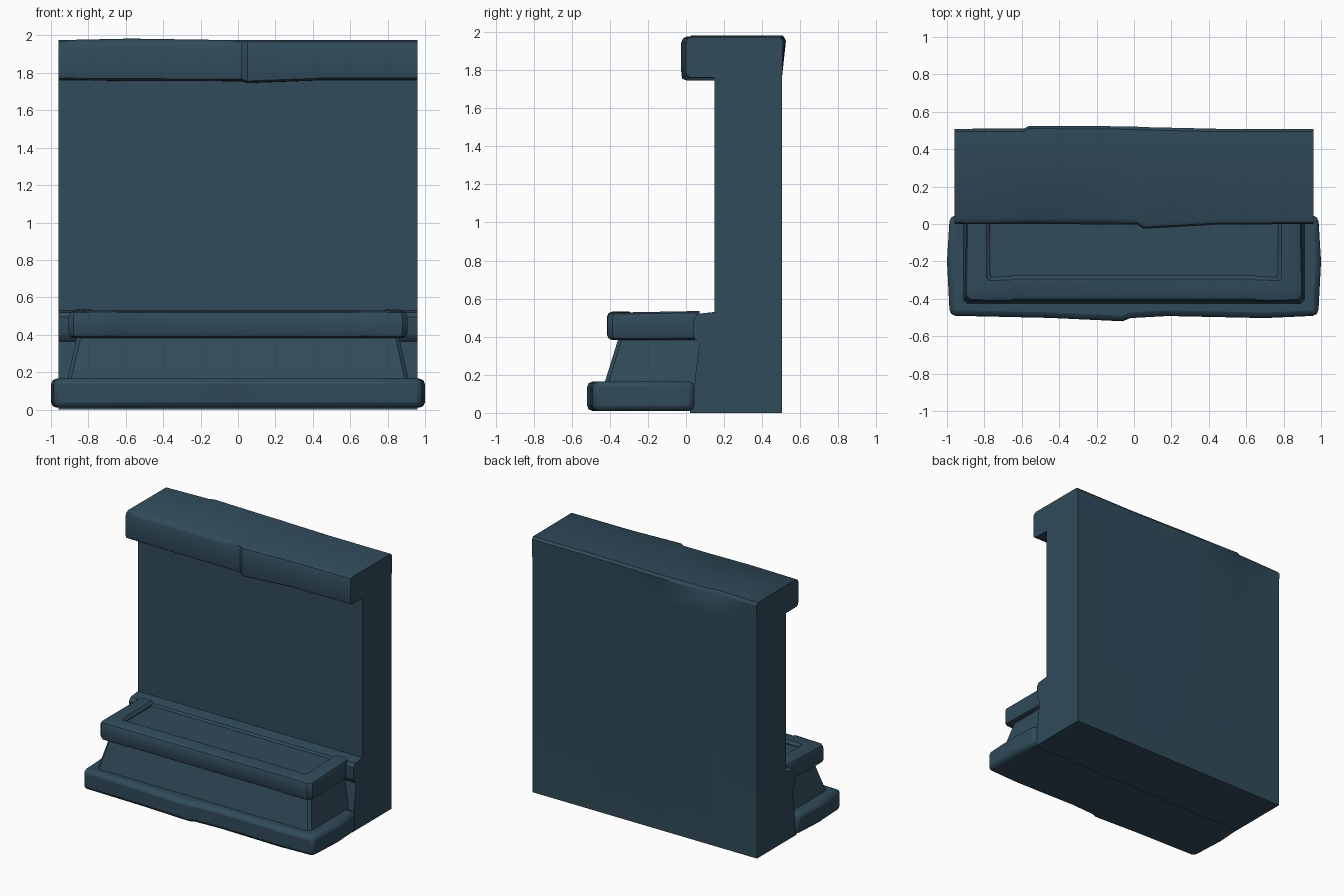
import bpy, bmesh, math

if "Cube" in bpy.data.objects:
    bpy.data.objects.remove(bpy.data.objects["Cube"])

stone = bpy.data.materials.new("slate_blue_stone")
stone.diffuse_color = (0.030, 0.070, 0.103, 1)
stone.use_nodes = True
stone.node_tree.nodes["Principled BSDF"].inputs["Base Color"].default_value = stone.diffuse_color


def finish(name, bm, bevel=0.0):
    bmesh.ops.recalc_face_normals(bm, faces=bm.faces)
    me = bpy.data.meshes.new(name)
    bm.to_mesh(me)
    bm.free()
    me.materials.append(stone)
    ob = bpy.data.objects.new(name, me)
    bpy.context.collection.objects.link(ob)
    if bevel:
        mod = ob.modifiers.new("worn_edges", 'BEVEL')
        mod.width = bevel
        mod.segments = 2
        mod.limit_method = 'ANGLE'
        mod.angle_limit = math.radians(40)
    bpy.context.view_layer.objects.active = ob
    ob.select_set(True)
    bpy.ops.object.shade_smooth_by_angle(angle=math.radians(35))
    ob.select_set(False)
    return ob


def loft(name, rings, bevel=0.0):
    """Skin a row of closed rings and cap both ends."""
    bm = bmesh.new()
    loops = [[bm.verts.new(p) for p in ring] for ring in rings]
    n = len(loops[0])
    for a, b in zip(loops, loops[1:]):
        for i in range(n):
            j = (i + 1) % n
            bm.faces.new((a[i], a[j], b[j], b[i]))
    bm.faces.new(loops[0])
    bm.faces.new(loops[-1])
    return finish(name, bm, bevel)


# Wall with overhanging cap and plinth moulding, one profile with chipped stations
def wall_ring(x, front, drop, back, lift):
    prof = [(0.505, 0), (0.02, 0), (0.045, 0.16), (0.07, 0.365), (0.045, 0.39),
            (0.04, 0.41), (0.04, 0.495), (0.06, 0.52), (0.15, 0.53),
            (0.15, 1.76 - drop),
            (0.02 - front, 1.762 - drop), (0.004 - front, 1.772 - drop),
            (-front, 1.79), (-front, 1.945),
            (0.008 - front, 1.965), (0.03 - front, 1.975 + lift),
            (0.49 + back, 1.973 + lift), (0.505 + back, 1.955), (0.505, 1.77)]
    return [(x, y, z) for y, z in prof]


wall_stations = [(-0.96, 0, 0, 0.004, 0), (-0.59, 0, 0.003, 0.005, 0.008),
                 (-0.56, 0, 0.003, 0.02, 0.008), (-0.15, 0.002, 0.004, 0.018, 0.002),
                 (0.02, 0.002, 0.006, 0.015, 0.002), (0.05, 0.025, 0.015, 0.013, 0.002),
                 (0.45, 0.003, 0, 0.004, 0), (0.96, 0, 0, 0.004, 0)]
loft("wall", [wall_ring(*s) for s in wall_stations])

# Base slab with softly worn edges
plan = [(-.985, .045), (-1, -.2), (-.985, -.49), (-.45, -.502), (-.06, -.52), (-.02, -.503),
        (.18, -.492), (.7, -.503), (.985, -.49), (1, -.2), (.985, .045)]
loft("base_slab", [[(x, y, z) for x, y in plan] for z in (0.01, 0.165)], 0.03)


# Tapered bench body, its top forms the recessed seat panel
def body_ring(x, y, z):
    return [(-x, 0.1, z), (-x, y + 0.02, z), (-x + 0.02, y, z),
            (x - 0.02, y, z), (x, y + 0.02, z), (x, 0.1, z)]


loft("bench_body", [body_ring(0.915, -0.43, 0.15), body_ring(0.835, -0.32, 0.505)])


# U-shaped rail around the seat: inner point, outer point, top height
half = [((-.77, .07), (-.895, .07), .535), ((-.77, -.27), (-.905, -.385), .527),
        ((-.76, -.285), (-.88, -.412), .527), ((-.66, -.28), (-.66, -.415), .532),
        ((-.64, -.275), (-.64, -.408), .527)]
path = half + [((-x, y), (-u, v), t) for (x, y), (u, v), t in reversed(half)]


def rail_ring(inner, outer, top):
    bottom = 0.383
    prof = [(0, 0.12), (0, 0.88), (0.14, 1), (0.8, 1), (0.94, 0.94), (1, 0.82),
            (1, 0.18), (0.94, 0.06), (0.8, 0), (0.14, 0)]
    return [(inner[0] + (outer[0] - inner[0]) * s, inner[1] + (outer[1] - inner[1]) * s,
             bottom + (top - bottom) * t) for s, t in prof]


loft("seat_rail", [rail_ring(*p) for p in path])
